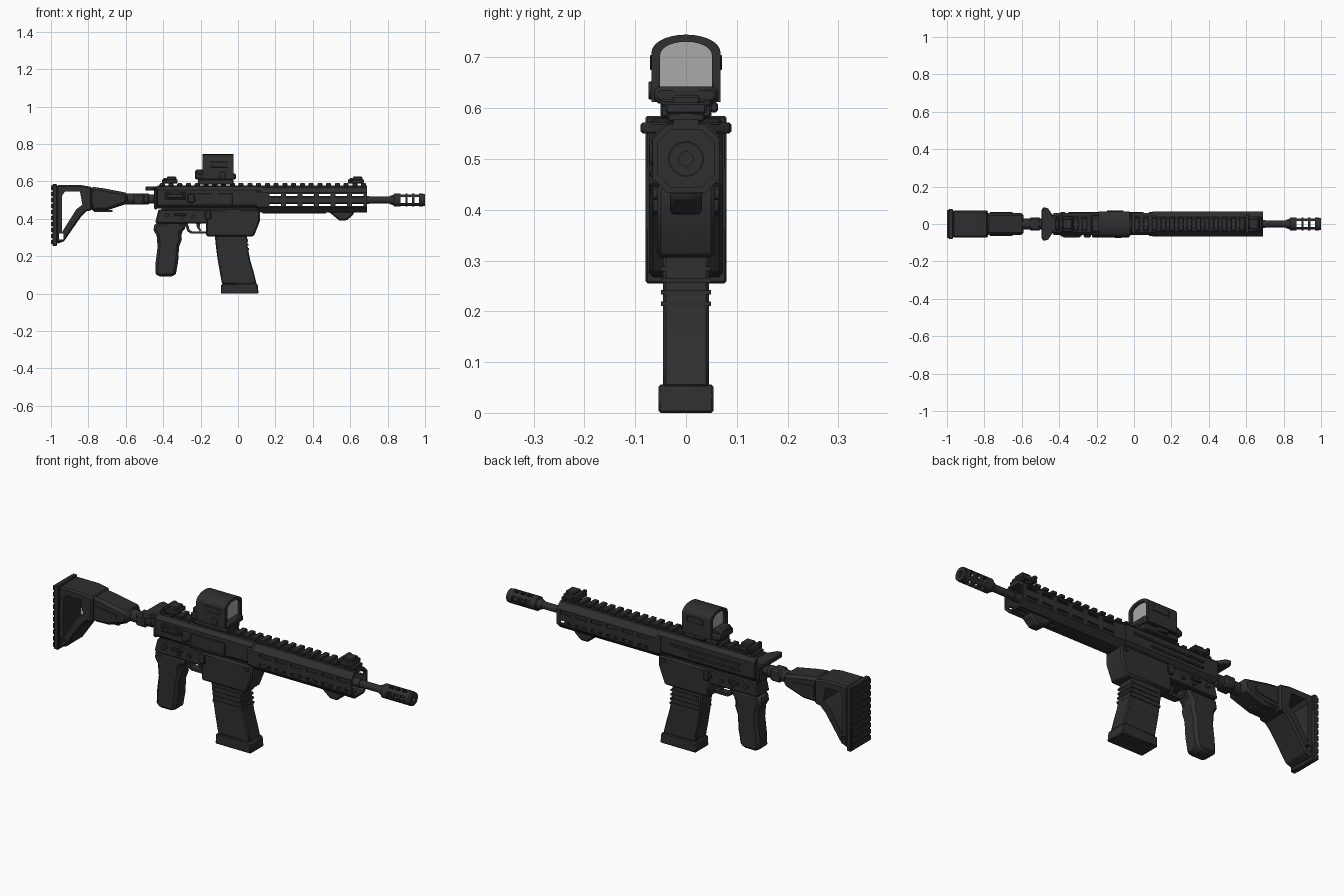
import bpy, bmesh, math
from mathutils import Matrix, Vector

cube = bpy.data.objects.get("Cube")
if cube:
    bpy.data.objects.remove(cube)


def material(name, level):
    mat = bpy.data.materials.new(name)
    mat.use_nodes = True
    colour = (level, level, level, 1)
    mat.diffuse_color = colour
    mat.node_tree.nodes["Principled BSDF"].inputs["Base Color"].default_value = colour
    return mat


DARK = material("charcoal", .028)
GLASS = material("lens grey", .4)
AXES = {"x": lambda a, b, t: (t, a, b), "y": lambda a, b, t: (a, t, b), "z": lambda a, b, t: (a, b, t)}


def finish(name, bm, mat=DARK, bevel=0):
    bmesh.ops.recalc_face_normals(bm, faces=bm.faces)
    mesh = bpy.data.meshes.new(name)
    bm.to_mesh(mesh)
    bm.free()
    mesh.materials.append(mat)
    obj = bpy.data.objects.new(name, mesh)
    bpy.context.collection.objects.link(obj)
    if bevel:
        mod = obj.modifiers.new("bevel", "BEVEL")
        mod.width, mod.segments, mod.limit_method = bevel, 1, "ANGLE"
        mod.angle_limit = math.radians(40)
    return obj


def extrude(name, pts, lo, hi, axis="y", bevel=0, mat=DARK):
    """Solid made by sweeping an outline along one axis."""
    bm = bmesh.new()
    ends = [[bm.verts.new(AXES[axis](a, b, t)) for a, b in pts] for t in (lo, hi)]
    for ring in ends:
        bm.faces.new(ring)
    for i in range(len(pts)):
        j = (i + 1) % len(pts)
        bm.faces.new((ends[0][i], ends[0][j], ends[1][j], ends[1][i]))
    return finish(name, bm, mat, bevel)


def tube(name, outer, inner, x0, x1):
    """Hollow section along x; both outlines have equal point counts."""
    bm = bmesh.new()
    rings = [[bm.verts.new((x, y, z)) for y, z in pts]
             for x, pts in ((x0, outer), (x1, outer), (x1, inner), (x0, inner))]
    for k in range(4):
        a, b = rings[k], rings[(k + 1) % 4]
        for i in range(len(a)):
            j = (i + 1) % len(a)
            bm.faces.new((a[i], a[j], b[j], b[i]))
    return finish(name, bm)


def boxes(name, spans, bevel=0):
    """One object of several boxes, each (x, y, z) centre plus size."""
    bm = bmesh.new()
    for centre, size in spans:
        bmesh.ops.create_cube(bm, size=1, matrix=Matrix.Translation(centre) @ Matrix.Diagonal((*size, 1)))
    return finish(name, bm, bevel=bevel)


def rod(name, profile, z=.5, y=0, axis="x", sides=24):
    """Turned part; the profile lists (position, radius) along the axis."""
    bm = bmesh.new()
    rings = []
    for t, r in profile:
        ring = []
        for k in range(sides):
            a = math.tau * k / sides
            p = (t, y + r * math.cos(a), z + r * math.sin(a)) if axis == "x" else \
                (y + r * math.cos(a), t, z + r * math.sin(a))
            ring.append(bm.verts.new(p))
        rings.append(ring)
    for a, b in zip(rings, rings[1:]):
        for k in range(sides):
            j = (k + 1) % sides
            bm.faces.new((a[k], a[j], b[j], b[k]))
    bm.faces.new(rings[0])
    bm.faces.new(rings[-1])
    return finish(name, bm)


def cut(obj, cutter):
    mod = obj.modifiers.new("cut", "BOOLEAN")
    mod.object, mod.operation, mod.solver = cutter, "DIFFERENCE", "EXACT"
    deps = bpy.context.evaluated_depsgraph_get()
    result = bpy.data.meshes.new_from_object(obj.evaluated_get(deps))
    obj.modifiers.clear()
    obj.data = result
    bpy.data.objects.remove(cutter)


def octagon(w, lo, hi, c):
    return [(-w, lo + c), (-w + c, lo), (w - c, lo), (w, lo + c),
            (w, hi - c), (w - c, hi), (c - w, hi), (-w, hi - c)]


def arch(w, lo, spring, rise):
    arc = [math.pi * k / 14 for k in range(15)]
    return [(-w, lo), (w, lo)] + [(w * math.cos(a), spring + rise * math.sin(a)) for a in arc]


# Shoulder stock: wide rear frame with an opening, slimmer front arm, ribbed pad
stock = extrude("stock_frame", [(-.97, .58), (-.84, .58), (-.78, .57), (-.78, .445), (-.81, .44),
                (-.84, .41), (-.93, .28), (-.97, .265)], -.073, .073, bevel=.008)
cut(stock, extrude("stock_opening", [(-.94, .525), (-.925, .545), (-.845, .545), (-.832, .475),
                   (-.865, .45), (-.94, .33)], -.2, .2))
cut(stock, boxes("sling_hole", [((-.945, 0, .305), (.025, .4, .03))]))
extrude("stock_arm", [(-.79, .572), (-.72, .563), (-.6, .54), (-.59, .53), (-.59, .485), (-.61, .475),
        (-.7, .445), (-.79, .442)], -.06, .06, bevel=.015)
for side in (-1, 1):
    extrude("stock_side_panel", [(-.77, .53), (-.65, .515), (-.65, .49), (-.77, .47)],
            side * .058, side * .064)
boxes("butt_pad", [((-.98, 0, .42), (.025, .16, .33))], .004)
boxes("butt_pad_ribs", [((-.994, 0, .275 + .0323 * k), (.012, .15, .022)) for k in range(10)])
boxes("stock_lever", [((-.72, 0, .442), (.1, .03, .012))])

# Buffer tube and hinge
rod("buffer_tube", [(-.62, .03), (-.48, .03), (-.475, .024), (-.43, .024)], z=.505)
boxes("hinge_block", [((-.53, 0, .505), (.06, .07, .06))], .008)
boxes("receiver_end_plate", [((-.44, 0, .505), (.02, .1, .11))], .006)

# Upper receiver
extrude("upper_receiver", octagon(.06, .455, .572, .018), -.43, .12, "x")
extrude("receiver_front_collar", octagon(.066, .436, .57, .028), .1, .13, "x")
extrude("charging_handle", [(-.495, -.07), (-.485, -.09), (-.46, -.085), (-.43, -.04), (-.35, -.03),
        (-.35, .03), (-.43, .04), (-.46, .085), (-.485, .09), (-.495, .07)], .55, .572, "z", .004)
boxes("port_cover", [((-.125, -.062, .503), (.19, .01, .065)), ((-.125, -.065, .47), (.2, .012, .01))], .002)
boxes("case_deflector", [((-.25, -.064, .51), (.04, .016, .05))], .006)
boxes("forward_assist", [((-.335, -.062, .522), (.11, .012, .04)), ((-.335, -.068, .522), (.09, .008, .02))], .003)
boxes("left_side_ribs", [((-.15, .061, .525), (.4, .008, .012)), ((-.2, .061, .495), (.3, .008, .012))], .002)

# Lower receiver and magazine well
extrude("lower_receiver", [(-.425, .45), (.115, .45), (.115, .4), (.06, .375), (-.44, .375), (-.44, .39)],
        -.05, .05, bevel=.006)
extrude("magazine_well", [(-.17, .45), (.118, .45), (.118, .39), (.085, .306), (-.17, .306)],
        -.057, .057, bevel=.008)
extrude("receiver_bridge", [(-.41, .46), (.11, .46), (.11, .44), (-.41, .44)], -.045, .045)
for side in (-1, 1):
    for x, z, r in ((-.38, .42, .012), (-.24, .41, .01), (-.17, .42, .014), (-.3, .4, .009), (.09, .43, .011)):
        rod("receiver_pin", [(side * .04, r), (side * .064, r)], z, x, "y", 12)
    boxes("selector_lever", [((-.31, side * .055, .422), (.06, .014, .014))], .003)
    boxes("bolt_release", [((-.16, side * .06, .42), (.03, .014, .05))], .004)

# Trigger and guard
extrude("trigger_guard", [(-.285, .375), (-.27, .332), (-.25, .32), (-.165, .32), (-.165, .332), (-.245, .333),
        (-.258, .34), (-.268, .375)], -.02, .02)
extrude("trigger", [(-.225, .38), (-.2, .38), (-.205, .355), (-.195, .335), (-.205, .333), (-.22, .355)],
        -.01, .01)

# Pistol grip
extrude("pistol_grip", [(-.445, .38), (-.275, .38), (-.285, .345), (-.305, .325), (-.3, .29), (-.315, .25),
        (-.32, .17), (-.332, .105), (-.345, .09), (-.43, .09), (-.442, .11), (-.44, .17), (-.43, .25),
        (-.435, .31), (-.452, .34)], -.043, .043, bevel=.014)

# Curved magazine with ribs and base
extrude("magazine", [(-.125, .32), (.048, .32), (.052, .25), (.065, .18), (.085, .11), (.1, .05), (-.085, .05),
        (-.098, .12), (-.11, .19), (-.118, .25)], -.045, .045, bevel=.006)
extrude("magazine_base", [(-.09, .05), (.09, .056), (.105, .05), (.11, 0), (-.092, 0)], -.054, .054, bevel=.004)
boxes("magazine_ribs", [((-.025, 0, .215 + .023 * k), (.17 - .005 * k, .098, .009)) for k in range(4)])

# Handguard with slots
guard = tube("handguard", octagon(.066, .434, .568, .028), octagon(.055, .445, .557, .024), .12, .69)
slots = [((.2 + .088 * k, 0, z), (.062, .3, .015)) for k in range(6) for z in (.525, .477)]
slots += [((.2 + .088 * k, 0, .43), (.062, .018, .06)) for k in range(6)]
cut(guard, boxes("slot_cutters", slots))
extrude("hand_stop", [(.48, .44), (.5, .425), (.54, .392), (.58, .39), (.62, .425), (.62, .44)],
        -.032, .032, bevel=.008)
boxes("handguard_bottom_rail", [((.3, 0, .432), (.34, .03, .01))])

# Top accessory rail
boxes("rail_base", [((.13, 0, .571), (1.12, .05, .014))])
boxes("rail_teeth", [((-.405 + .0468 * k, 0, .582), (.027, .072, .016)) for k in range(24)], .003)

# Folded iron sights
for name, x in (("rear_sight", -.365), ("front_sight", .63)):
    boxes(name, [((x, 0, .6), (.085, .08, .022)), ((x + .01, 0, .614), (.05, .055, .022)),
                 ((x - .025, 0, .61), (.02, .1, .014))], .004)

# Hooded optic
boxes("optic_mount", [((-.12, 0, .597), (.19, .1, .03)), ((-.12, .055, .602), (.06, .016, .02))], .004)
boxes("optic_base", [((-.12, 0, .626), (.22, .124, .034))], .008)
boxes("optic_rear_housing", [((-.205, 0, .642), (.05, .09, .042))], .008)
tube("optic_hood", arch(.068, .612, .71, .035), arch(.051, .64, .705, .026), -.19, -.025)
for x in (-.175, -.04):
    extrude("lens", arch(.052, .638, .705, .027), x, x + .004, "x", mat=GLASS)
rod("optic_knob", [(-.074, .017), (-.06, .02)], .635, -.085, "y", 16)
boxes("optic_side_plates", [((-.1, side * .068, .69), (.09, .006, .03)) for side in (-1, 1)], .002)

# Barrel and ported muzzle device
rod("barrel", [(.1, .021), (.7, .021), (.7, .018), (.83, .018)])
rod("muzzle_collar", [(.81, .02), (.825, .027), (.84, .027), (.85, .022), (.86, .022)])
ring = lambda r: [(r * math.cos(math.tau * k / 24), .5 + r * math.sin(math.tau * k / 24)) for k in range(24)]
brake = tube("muzzle_brake", ring(.035), ring(.022), .835, .99)
ports = [((.882 + .037 * k, 0, .5), size) for k in range(3) for size in ((.025, .2, .034), (.025, .034, .2))]
for centre, size in ports:
    cut(brake, boxes("port_cutter", [(centre, size)]))
rod("muzzle_brake_rear", [(.83, .028), (.84, .035), (.862, .035)])
tube("muzzle_crown", ring(.033), ring(.014), .985, 1)

# Shade curved surfaces smoothly while keeping hard edges
bpy.ops.object.select_all(action="DESELECT")
for obj in bpy.context.scene.objects:
    if obj.type == "MESH":
        obj.select_set(True)
        bpy.context.view_layer.objects.active = obj
bpy.ops.object.shade_smooth_by_angle(angle=math.radians(30))
